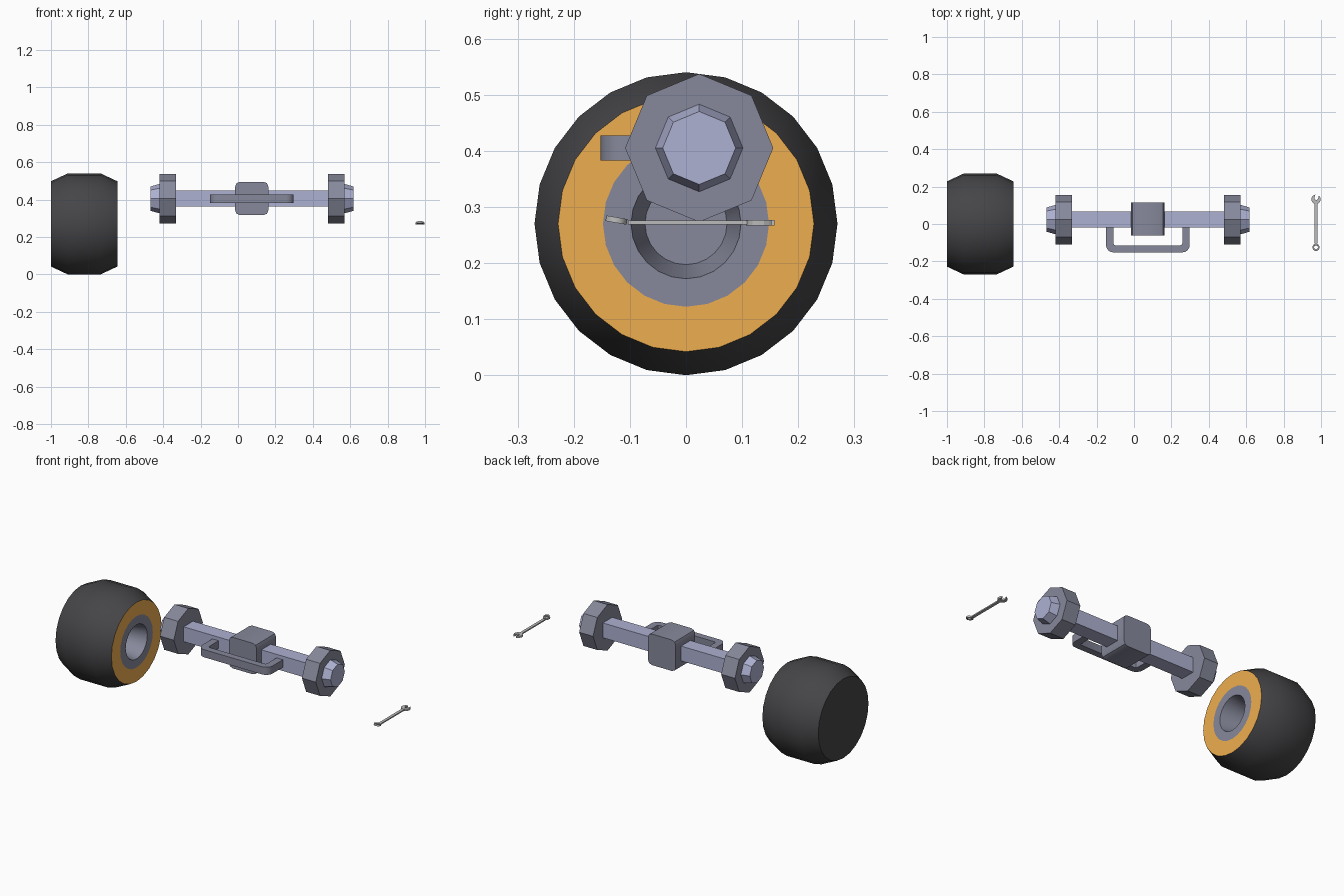
import bpy, bmesh
from math import sin, cos, pi, radians
from mathutils import Matrix, Vector

if "Cube" in bpy.data.objects:
    bpy.data.objects.remove(bpy.data.objects["Cube"])


def material(name, r, g, b):
    m = bpy.data.materials.new(name)
    m.diffuse_color = (r, g, b, 1)
    m.use_nodes = True
    m.node_tree.nodes["Principled BSDF"].inputs["Base Color"].default_value = m.diffuse_color
    return m


RUBBER = material("rubber", 0.06, 0.06, 0.065)
ORANGE = material("orange_core", 0.85, 0.42, 0.08)
STEEL = material("dark_steel", 0.24, 0.25, 0.33)
BRIGHT = material("bright_steel", 0.42, 0.44, 0.64)
CHROME = material("chrome", 0.5, 0.5, 0.5)


def finish(name, bm, mats, smooth=None):
    bmesh.ops.recalc_face_normals(bm, faces=bm.faces[:])
    me = bpy.data.meshes.new(name)
    bm.to_mesh(me)
    bm.free()
    for m in mats:
        me.materials.append(m)
    if smooth:
        for p in me.polygons:
            p.use_smooth = True
        me.set_sharp_from_angle(angle=radians(smooth))
    ob = bpy.data.objects.new(name, me)
    bpy.context.collection.objects.link(ob)
    return ob


def lathe(profile, n, centre, closed=False, slots=None):
    """Spin (x, radius) points about the x axis; radius 0 means a flat cap."""
    bm = bmesh.new()
    cx, cy, cz = centre
    rings = [[bm.verts.new((cx + x, cy + r * sin(2 * pi * i / n), cz + r * cos(2 * pi * i / n)))
              for i in range(n)] if r > 0 else None for x, r in profile]
    pairs = list(zip(rings, rings[1:]))
    if closed:
        pairs.append((rings[-1], rings[0]))
    for k, (a, b) in enumerate(pairs):
        if a is None or b is None:
            faces = [bm.faces.new(a or b)]
        else:
            faces = [bm.faces.new((a[i], a[(i + 1) % n], b[(i + 1) % n], b[i])) for i in range(n)]
        for f in faces:
            f.material_index = slots[k] if slots else 0
    return bm


def prism(points, z0, z1):
    bm = bmesh.new()
    face = bm.faces.new([bm.verts.new((x, y, z0)) for x, y in points])
    out = bmesh.ops.extrude_face_region(bm, geom=[face])
    vs = [g for g in out["geom"] if isinstance(g, bmesh.types.BMVert)]
    bmesh.ops.translate(bm, verts=vs, vec=(0, 0, z1 - z0))
    return bm


def box(lo, hi):
    lo, hi = Vector(lo), Vector(hi)
    bm = bmesh.new()
    bmesh.ops.create_cube(bm, size=1, matrix=Matrix.Translation((lo + hi) / 2)
                          @ Matrix.Diagonal((*(hi - lo), 1)))
    return bm


def arc(cx, cy, r, a0, a1, n):
    return [(cx + r * cos(radians(a0 + (a1 - a0) * i / n)),
             cy + r * sin(radians(a0 + (a1 - a0) * i / n))) for i in range(n + 1)]


# Wheel: tyre, orange core face and recessed steel hub
wheel = [(-1, 0), (-1, .228), (-.91, .27), (-.735, .27), (-.645, .228),
         (-.645, .148), (-.645, .098), (-.765, .073), (-.765, 0)]
finish("wheel", lathe(wheel, 24, (0, 0, .27), slots=[0, 0, 0, 0, 1, 2, 2, 2]),
       [RUBBER, ORANGE, STEEL], 35)

# Axle beam
MID = (.075, .0235, .405)
finish("axle_beam", box((-.34, -.019, .3625), (.49, .066, .4475)), [BRIGHT])

# Octagonal flanges and tapered end nuts, mirrored about the axle centre
for side, s in (("left", -1), ("right", 1)):
    finish(side + "_flange", lathe([(s * .407, 0), (s * .407, .132), (s * .495, .132), (s * .495, 0)],
                                   8, MID), [STEEL])
    finish(side + "_end_nut", lathe([(s * .48, 0), (s * .48, .078), (s * .497, .078),
                                     (s * .542, .065), (s * .542, 0)], 8, MID), [BRIGHT])

# Centre block with rounded corners along y
bm = box((-.015, -.062, .317), (.162, .115, .495))
edges = [e for e in bm.edges if abs(e.verts[0].co.y - e.verts[1].co.y) > .1]
bmesh.ops.bevel(bm, geom=edges, offset=.025, segments=2, profile=.5, affect='EDGES')
finish("centre_block", bm, [STEEL], 35)

# U-shaped handle in front of the beam
outer = [(-.15, .0)] + arc(-.11, -.112, .04, 180, 270, 4) + arc(.258, -.112, .04, 270, 360, 4) + [(.298, .0)]
inner = [(.258, .0)] + arc(.248, -.104, .01, 0, -90, 2) + arc(-.1, -.104, .01, -90, -180, 2) + [(-.11, .0)]
finish("handle", prism(outer + inner, .383, .427), [STEEL], 35)

# Spanner shaft
WX = .973
finish("spanner_shaft", box((WX - .008, -.103, .2685), (WX + .008, .118, .2755)), [CHROME])

# Spanner open jaw, turned slightly
turn = Matrix.Rotation(radians(-15), 2)
jaw = arc(0, 0, .025, 125, 415, 12) + [(.010, .024), (.010, .004), (.004, -.003),
                                       (-.004, -.003), (-.010, .004), (-.010, .024)]
jaw = [turn @ Vector(p) for p in jaw]
finish("spanner_jaw", prism([(WX + p.x, .132 + p.y) for p in jaw], .267, .277), [CHROME])

# Spanner ring end, tilted upward
bm = lathe([(-.005, .019), (.005, .019), (.005, .011), (-.005, .011)], 12, (0, 0, 0), closed=True)
bm.transform(Matrix.Translation((WX, -.124, .2765)) @ Matrix.Rotation(radians(-10), 4, 'X')
             @ Matrix.Rotation(radians(90), 4, 'Y'))
finish("spanner_ring", bm, [CHROME], 35)
